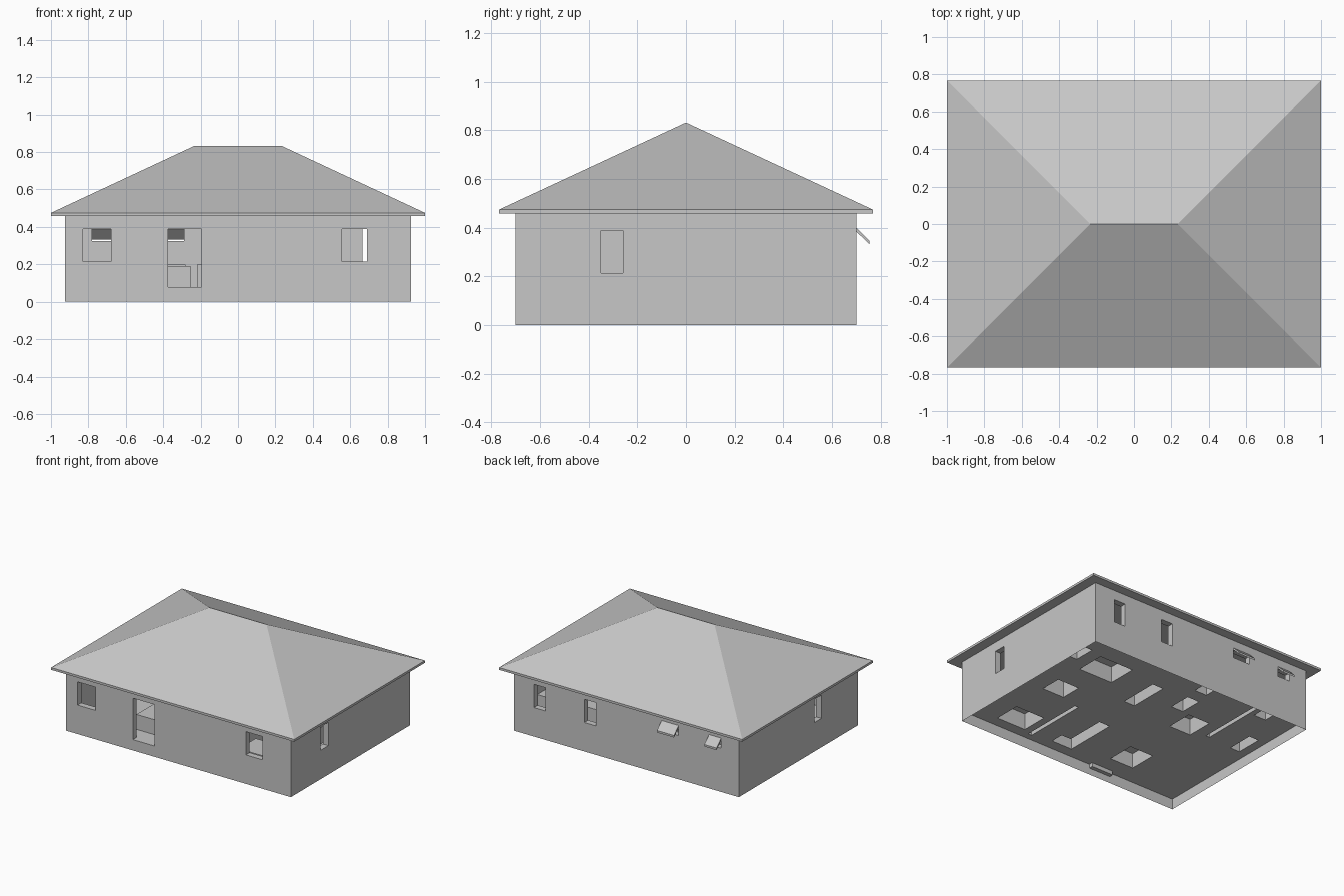
import bpy, bmesh
from mathutils import Matrix

cube = bpy.data.objects.get("Cube")
if cube:
    bpy.data.objects.remove(cube, do_unlink=True)

grey = bpy.data.materials.new("plain_grey")
grey.use_nodes = True
grey.diffuse_color = (0.57, 0.57, 0.57, 1)
grey.node_tree.nodes["Principled BSDF"].inputs["Base Color"].default_value = grey.diffuse_color

HX, HY = 0.925, 0.70      # half size of the walls
FLOOR, EAVE = 0.08, 0.458
THICK = 0.045


def finish(name, bm):
    mesh = bpy.data.meshes.new(name)
    bm.to_mesh(mesh)
    bm.free()
    mesh.materials.append(grey)
    obj = bpy.data.objects.new(name, mesh)
    bpy.context.collection.objects.link(obj)
    return obj


def box(name, x, y, z):
    bm = bmesh.new()
    bmesh.ops.create_cube(bm, size=1)
    for v in bm.verts:
        v.co = [r[0] if c < 0 else r[1] for c, r in zip(v.co, (x, y, z))]
    return finish(name, bm)


def cut(target, x, y, z):
    cutter = box("cutter", x, y, z)
    cutter.hide_render = True
    mod = target.modifiers.new("opening", 'BOOLEAN')
    mod.operation, mod.solver, mod.object = 'DIFFERENCE', 'EXACT', cutter
    bpy.context.view_layer.objects.active = target
    bpy.ops.object.modifier_apply(modifier=mod.name)
    bpy.data.objects.remove(cutter, do_unlink=True)


# Outer walls, hollowed out, with window and door openings
walls = box("walls", (-HX, HX), (-HY, HY), (0, EAVE))
cut(walls, (THICK - HX, HX - THICK), (THICK - HY, HY - THICK), (FLOOR, EAVE - 0.006))
front, back = (-HY - 0.1, -HY + 0.06), (HY - 0.06, HY + 0.1)
sill, head = 0.215, 0.388
awnings = [(-0.43, -0.29), (-0.78, -0.68)]
for x in [(-0.83, -0.68), (0.555, 0.69)]:
    cut(walls, x, front, (sill, head))
cut(walls, (-0.375, -0.195), front, (FLOOR, head))
for x in [(0.665, 0.76), (0.25, 0.346)]:
    cut(walls, x, back, (sill, head))
for x in awnings:
    cut(walls, x, back, (0.325, head))
cut(walls, (HX - 0.06, HX + 0.1), (-0.35, -0.26), (sill, head))
cut(walls, (-HX - 0.1, -HX + 0.06), (-0.27, -0.19), (sill, head))

# Open underside of the wall shell
bm = bmesh.new()
bm.from_mesh(walls.data)
low = [f for f in bm.faces if abs(f.normal.z) > 0.9
       and (f.calc_center_median().z < 0.01
            or (f.calc_center_median().z < FLOOR + 0.01 and f.calc_area() > 0.5))]
bmesh.ops.delete(bm, geom=low, context='FACES')
bm.to_mesh(walls.data)
bm.free()

# Tilted awning window sashes
for i, (x0, x1) in enumerate(awnings):
    bm = bmesh.new()
    side = [(HY, 0.4), (HY + 0.055, 0.347), (HY + 0.055, 0.332), (HY, 0.385)]
    f = bm.faces.new([bm.verts.new((x0, y, z)) for y, z in side])
    ext = bmesh.ops.extrude_face_region(bm, geom=[f], use_keep_orig=True)
    bmesh.ops.translate(bm, vec=(x1 - x0, 0, 0),
                        verts=[v for v in ext["geom"] if isinstance(v, bmesh.types.BMVert)])
    bmesh.ops.recalc_face_normals(bm, faces=bm.faces)
    finish(f"awning_sash_{i + 1}", bm)

# Floor with partitions and fitted furniture raised out of it: x, y, top
raised = [
    ((0.44, 0.68), (-0.62, -0.42), 0.2),
    ((0.52, 0.70), (-0.12, 0.04), 0.2),
    ((0.78, 0.88), (0.33, 0.49), 0.2),
    ((0.40, 0.68), (0.24, 0.46), 0.2),
    ((0.355, 0.385), (-0.65, -0.16), 0.45),
    ((0.03, 0.12), (-0.62, -0.22), 0.2),
    ((0.12, 0.2), (-0.62, -0.52), 0.2),
    ((-0.45, -0.255), (-0.55, -0.34), 0.19),
    ((0.08, 0.17), (0.1, 0.4), 0.2),
    ((-0.46, -0.28), (0.04, 0.24), 0.2),
    ((-0.22, -0.12), (0.25, 0.42), 0.2),
    ((-0.2, -0.1), (0.52, 0.62), 0.2),
    ((-0.86, -0.78), (0.08, 0.28), 0.2),
    ((-0.72, -0.62), (0.52, 0.62), 0.2),
    ((-0.58, -0.55), (0.1, 0.65), 0.45),
    ((-0.375, -0.195), (-HY, -HY + 0.03), 0.05),
]
xs = sorted({-HX, HX} | {x for r in raised for x in r[0]})
ys = sorted({-HY, HY} | {y for r in raised for y in r[1]})


def top(i, j):
    cx, cy = (xs[i] + xs[i + 1]) / 2, (ys[j] + ys[j + 1]) / 2
    for x, y, h in raised:
        if x[0] < cx < x[1] and y[0] < cy < y[1]:
            return h
    return FLOOR - 0.001


bm = bmesh.new()


def quad(*pts):
    bm.faces.new([bm.verts.new(p) for p in pts])


for i in range(len(xs) - 1):
    for j in range(len(ys) - 1):
        x0, x1, y0, y1, h = xs[i], xs[i + 1], ys[j], ys[j + 1], top(i, j)
        quad((x0, y0, h), (x1, y0, h), (x1, y1, h), (x0, y1, h))
        if i + 2 < len(xs) and top(i + 1, j) != h:
            g = top(i + 1, j)
            quad((x1, y0, g), (x1, y1, g), (x1, y1, h), (x1, y0, h))
        if j + 2 < len(ys) and top(i, j + 1) != h:
            g = top(i, j + 1)
            quad((x0, y1, h), (x1, y1, h), (x1, y1, g), (x0, y1, g))
bmesh.ops.remove_doubles(bm, verts=bm.verts, dist=0.0001)
bmesh.ops.dissolve_limit(bm, angle_limit=0.02, verts=bm.verts, edges=bm.edges)
finish("floor_and_fittings", bm)

# Hipped roof with a thin fascia
EX, EY, RIDGE = 1.0, 0.768, 0.235
bm = bmesh.new()
rings = [[bm.verts.new((sx * EX, sy * EY, z)) for sx, sy in
          ((-1, -1), (1, -1), (1, 1), (-1, 1))] for z in (EAVE, 0.475)]
left, right = (bm.verts.new((x, 0, 0.832)) for x in (-RIDGE, RIDGE))
a, b, c, d = rings[1]
bm.faces.new(rings[0])
for k in range(4):
    n = (k + 1) % 4
    bm.faces.new((rings[0][k], rings[0][n], rings[1][n], rings[1][k]))
for f in ((a, b, right, left), (b, c, right), (c, d, left, right), (d, a, left)):
    bm.faces.new(f)
bmesh.ops.recalc_face_normals(bm, faces=bm.faces)
finish("hip_roof", bm)
